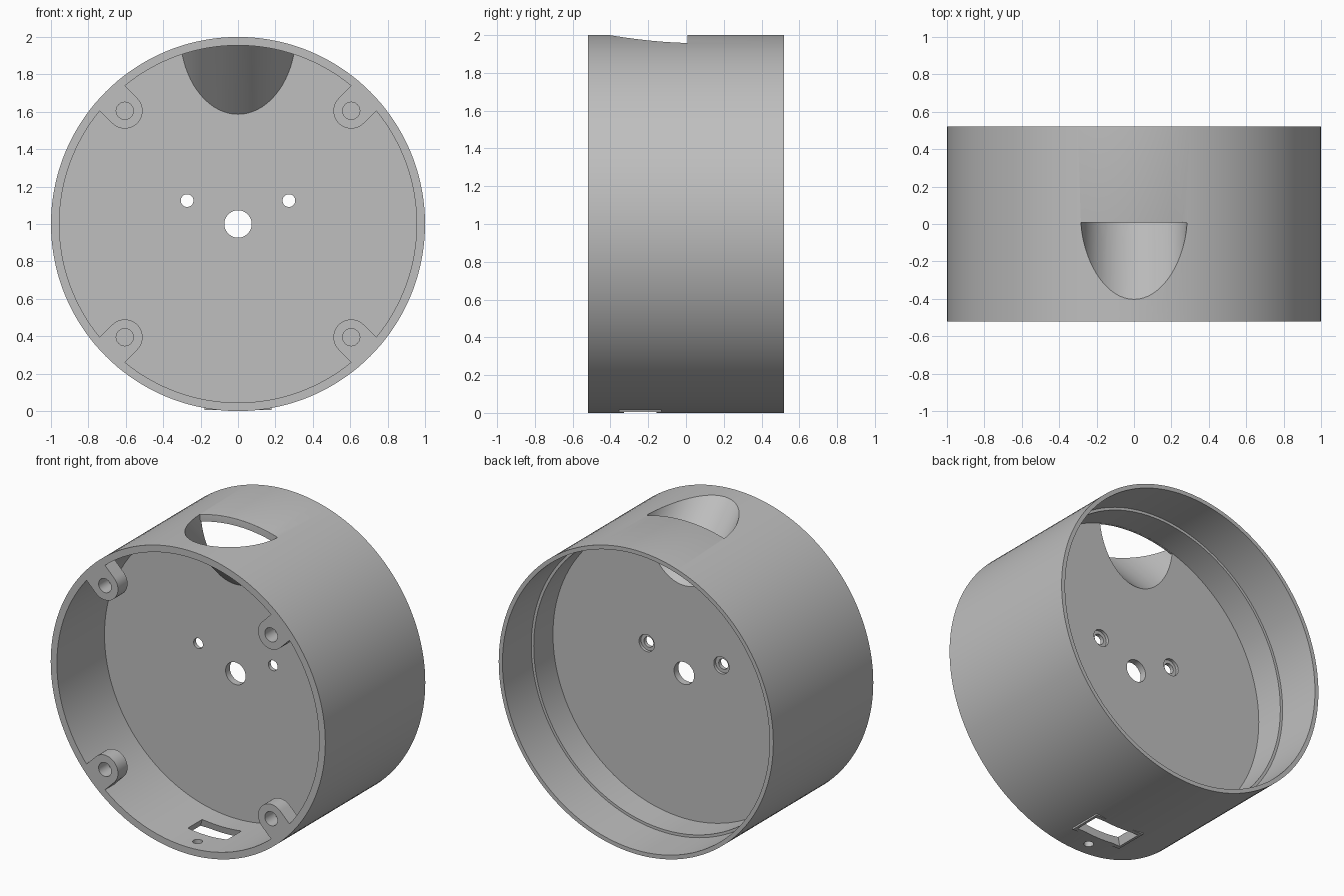
import bpy, bmesh
from math import cos, sin, pi, radians
from mathutils import Matrix, Vector

if "Cube" in bpy.data.objects:
    bpy.data.objects.remove(bpy.data.objects["Cube"])

grey = bpy.data.materials.new("plain_grey")
grey.use_nodes = True
grey.diffuse_color = (0.52, 0.52, 0.52, 1)
grey.node_tree.nodes["Principled BSDF"].inputs["Base Color"].default_value = (0.52, 0.52, 0.52, 1)

FRONT, BACK = -0.52, 0.52
DISC_FRONT, DISC_BACK = -0.025, 0.02
BORE = 0.955
LIP = 0.008


def finish(bm, name):
    bmesh.ops.recalc_face_normals(bm, faces=bm.faces)
    mesh = bpy.data.meshes.new(name)
    bm.to_mesh(mesh)
    bm.free()
    mesh.materials.append(grey)
    ob = bpy.data.objects.new(name, mesh)
    bpy.context.collection.objects.link(ob)
    return ob


def circle(x, z, r, n=32):
    return [(x + r * cos(2 * pi * i / n), z + r * sin(2 * pi * i / n)) for i in range(n)]


def prism(name, points, y0, y1):
    """Extrude an x-z outline along y."""
    bm = bmesh.new()
    face = bm.faces.new([bm.verts.new((x, y0, z)) for x, z in points])
    new = bmesh.ops.extrude_face_region(bm, geom=[face])["geom"]
    bmesh.ops.translate(bm, vec=(0, y1 - y0, 0),
                        verts=[g for g in new if isinstance(g, bmesh.types.BMVert)])
    return finish(bm, name)


def box(name, center, size, lower_scale=1):
    bm = bmesh.new()
    bmesh.ops.create_cube(bm, size=1)
    for v in bm.verts:
        k = lower_scale if v.co.z < 0 else 1
        v.co = Vector(center) + Vector((v.co.x * size[0] * k, v.co.y * size[1] * k, v.co.z * size[2]))
    return finish(bm, name)


def slanted_cylinder(name, r, y_end):
    """Cylinder leaning forward at 45 degrees, cut off square at y_end."""
    bm = bmesh.new()
    place = Matrix.Translation((0, 0, 2.0)) @ Matrix.Rotation(radians(45), 4, 'X')
    bmesh.ops.create_cone(bm, cap_ends=True, segments=72, radius1=r, radius2=r, depth=3, matrix=place)
    cut = bmesh.ops.bisect_plane(bm, geom=bm.verts[:] + bm.edges[:] + bm.faces[:],
                                 plane_co=(0, y_end, 0), plane_no=(0, 1, 0), clear_outer=True)
    bmesh.ops.edgeloop_fill(bm, edges=[g for g in cut["geom_cut"] if isinstance(g, bmesh.types.BMEdge)])
    return finish(bm, name)


def combine(target, tool, operation):
    mod = target.modifiers.new("combine", 'BOOLEAN')
    mod.operation, mod.solver, mod.object = operation, 'EXACT', tool
    bpy.context.view_layer.update()
    graph = bpy.context.evaluated_depsgraph_get()
    mesh = bpy.data.meshes.new_from_object(target.evaluated_get(graph))
    target.modifiers.clear()
    target.data = mesh
    bpy.data.objects.remove(tool)


# Round body with a dividing disc and a stepped rear rim
profile = [(0.073, DISC_FRONT), (BORE, DISC_FRONT), (BORE, FRONT), (1, FRONT), (1, BACK),
           (0.973, BACK), (0.973, 0.22), (BORE, 0.22), (BORE, DISC_BACK), (0.073, DISC_BACK)]
N = 144
bm = bmesh.new()
rings = [[bm.verts.new((r * sin(2 * pi * i / N), y, 1 + r * cos(2 * pi * i / N))) for r, y in profile]
         for i in range(N)]
for i in range(N):
    a, b = rings[i], rings[(i + 1) % N]
    for j in range(len(profile)):
        k = (j + 1) % len(profile)
        bm.faces.new((a[j], a[k], b[k], b[j]))
body = finish(bm, "round_housing")

# Slanted duct from the top opening down to the disc
duct = slanted_cylinder("duct", 0.31, 0)
combine(duct, prism("duct_limit", circle(0, 1, 0.98, N), FRONT + 0.01, 0.1), 'INTERSECT')
combine(body, duct, 'UNION')
combine(body, slanted_cylinder("top_opening", 0.285, LIP), 'DIFFERENCE')
passage = slanted_cylinder("disc_passage", 0.285, 0.06)
combine(passage, prism("passage_limit", circle(0, 1, BORE - 0.001, N), -0.08, 0.1), 'INTERSECT')
combine(body, passage, 'DIFFERENCE')

# Four screw bosses flush with the front rim
for k in range(4):
    angle = pi / 4 + k * pi / 2
    c, s = cos(angle), sin(angle)
    outline = [(0.98, -0.095)] + [(0.98, 0.095)]
    outline += [(0.856 + 0.095 * cos(t), 0.095 * sin(t))
                for t in (pi / 2 + pi * i / 20 for i in range(21))]
    outline = [(u * c - v * s, 1 + u * s + v * c) for u, v in outline]
    combine(body, prism("screw_boss", outline, FRONT, -0.42), 'UNION')
    combine(body, prism("screw_hole", circle(0.856 * c, 1 + 0.856 * s, 0.046), -0.6, -0.35), 'DIFFERENCE')

# Two small disc holes, widened at the back
for side in (-1, 1):
    for r, start in ((0.034, -0.1), (0.056, 0)):
        combine(body, prism("disc_hole", circle(side * 0.272, 1.125, r), start, 0.1), 'DIFFERENCE')

# Socket collar, tapered socket opening and small hole in the underside
combine(body, box("socket_collar", (0, -0.2425, 0.022), (0.36, 0.225, 0.034)), 'UNION')
combine(body, box("socket_opening", (0, -0.2425, 0.03), (0.25, 0.13, 0.14), 1.45), 'DIFFERENCE')
bm = bmesh.new()
bmesh.ops.create_cone(bm, cap_ends=True, segments=24, radius1=0.03, radius2=0.03, depth=0.3,
                      matrix=Matrix.Translation((0, -0.42, 0.03)))
combine(body, finish(bm, "small_hole"), 'DIFFERENCE')

# Rounded lip along the straight edge of the top opening
bm = bmesh.new()
bm.from_mesh(body.data)
lip = [e for e in bm.edges if all(abs(v.co.y - LIP) < 0.001 and v.co.z > 1.9
       and abs(Vector((v.co.x, v.co.z - 1)).length - 1) < 0.002 for v in e.verts)]
bmesh.ops.bevel(bm, geom=lip, offset=0.018, segments=4, profile=0.5, affect='EDGES', clamp_overlap=True)
bm.to_mesh(body.data)
bm.free()

bpy.ops.object.select_all(action='DESELECT')
body.select_set(True)
bpy.context.view_layer.objects.active = body
bpy.ops.object.shade_smooth_by_angle(angle=radians(30))
